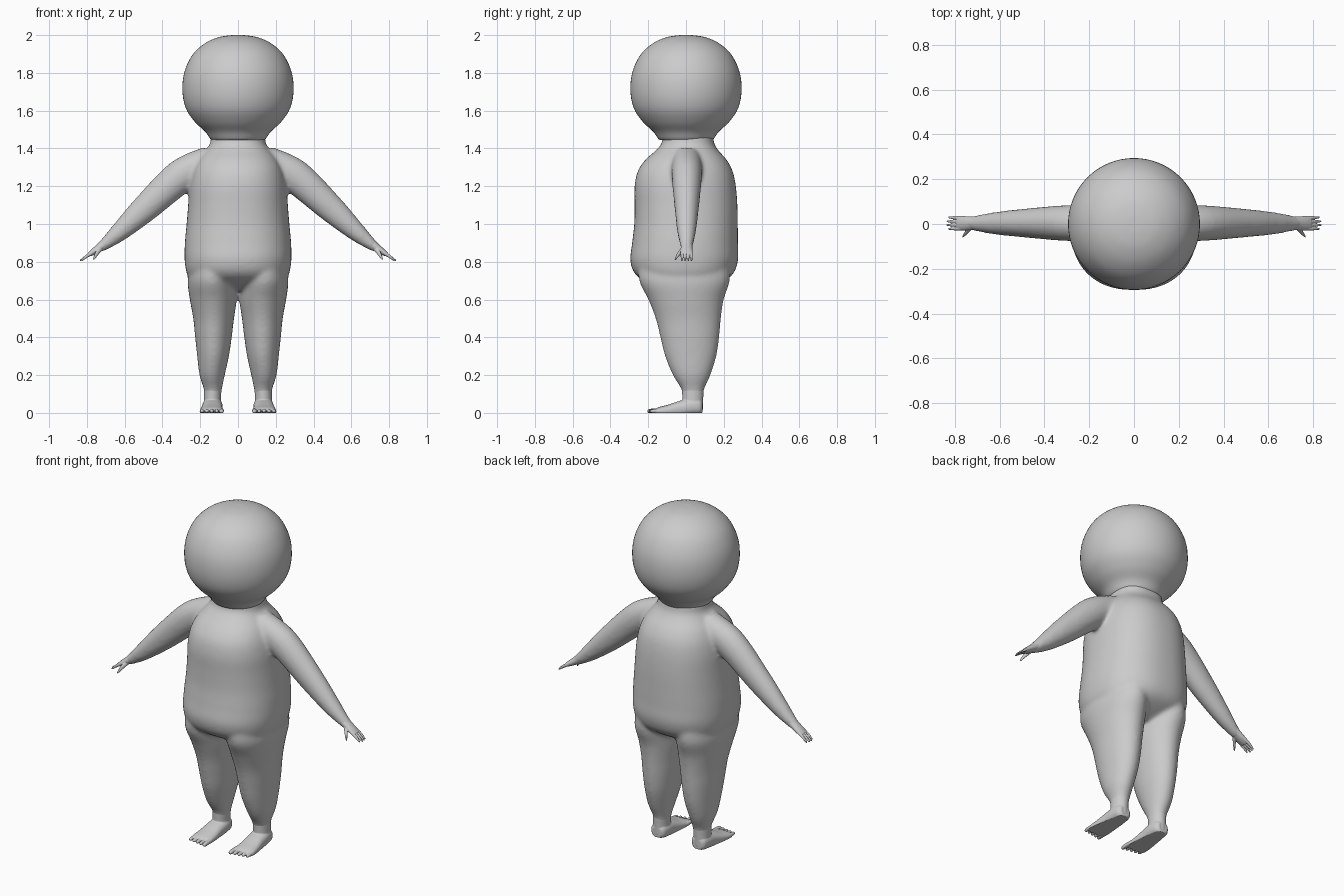
import bpy, bmesh, math
from mathutils import Vector

cube = bpy.data.objects.get("Cube")
if cube:
    bpy.data.objects.remove(cube)

# One plain grey for the whole figure
grey = bpy.data.materials.new("plain_grey")
grey.use_nodes = True
COLOUR = (0.6, 0.6, 0.6, 1)
grey.diffuse_color = COLOUR
grey.node_tree.nodes["Principled BSDF"].inputs["Base Color"].default_value = COLOUR

X, Y, Z = Vector((1, 0, 0)), Vector((0, 1, 0)), Vector((0, 0, 1))
ARM_UP = Vector((0.6, 0, 0.8))          # across a sloping arm


def smooth_rows(rows, steps=5):
    """Catmull-Rom interpolation of (x, y, z, radius a, radius b) rows."""
    out = []
    for i in range(len(rows) - 1):
        p0, p1 = rows[max(i - 1, 0)], rows[i]
        p2, p3 = rows[i + 1], rows[min(i + 2, len(rows) - 1)]
        for k in range(steps):
            t = k / steps
            out.append([0.5 * (2 * b + (c - a) * t + (2*a - 5*b + 4*c - d) * t**2
                               + (3*b - a - 3*c + d) * t**3)
                        for a, b, c, d in zip(p0, p1, p2, p3)])
    return out + [list(rows[-1])]


def loft(bm, rows, a, b, side=1, power=2.0, segs=32):
    """Closed tube of superellipse rings spanned by the axes a and b."""
    rings = []
    for x, y, z, ra, rb in smooth_rows(rows):
        ring = []
        for k in range(segs):
            ang = math.tau * k / segs
            c, s = math.cos(ang), math.sin(ang)
            u = math.copysign(abs(c) ** (2 / power), c) * ra
            v = math.copysign(abs(s) ** (2 / power), s) * rb
            p = Vector((x, y, z)) + a * u + b * v
            ring.append(bm.verts.new((p.x * side, p.y, p.z)))
        rings.append(ring)
    for r, q in zip(rings, rings[1:]):
        for k in range(segs):
            n = (k + 1) % segs
            bm.faces.new((r[k], r[n], q[n], q[k]))
    bm.faces.new(rings[0])
    bm.faces.new(rings[-1])


def finish(name, bm, voxel=0, relax=0):
    """Make an object, fusing overlapping tubes into one skin if asked."""
    bmesh.ops.recalc_face_normals(bm, faces=bm.faces)
    mesh = bpy.data.meshes.new(name)
    bm.to_mesh(mesh)
    bm.free()
    obj = bpy.data.objects.new(name, mesh)
    bpy.context.collection.objects.link(obj)
    if voxel:
        fuse = obj.modifiers.new("fuse", 'REMESH')
        fuse.mode = 'VOXEL'
        fuse.voxel_size = voxel
        soft = obj.modifiers.new("soften", 'SMOOTH')
        soft.factor = 0.5
        soft.iterations = relax
        graph = bpy.context.evaluated_depsgraph_get()
        obj.data = bpy.data.meshes.new_from_object(obj.evaluated_get(graph))
        obj.modifiers.clear()
    for v in obj.data.vertices:          # flat soles on the ground
        v.co.z = max(v.co.z, 0)
    obj.data.materials.clear()
    obj.data.materials.append(grey)
    obj.data.shade_smooth()
    return obj


# Head: round from above, fuller at the top
bm = bmesh.new()
profile = [(1.445, .14), (1.455, .15), (1.49, .175), (1.54, .228), (1.61, .275),
           (1.70, .294), (1.80, .285), (1.89, .245), (1.95, .185),
           (1.985, .115), (1.998, .05), (2.0, .005)]
loft(bm, [(0, 0, z, r, r) for z, r in profile], X, Y, segs=64)
finish("head", bm)

# Body: torso, legs and arms fused into one skin
bm = bmesh.new()
torso = [(0, -.005, .65, .19, .12), (0, -.01, .72, .262, .245), (0, -.01, .8, .282, .284),
         (0, -.005, .9, .281, .28), (0, 0, 1.0, .272, .274), (0, 0, 1.1, .264, .272),
         (0, -.004, 1.2, .257, .268), (0, -.004, 1.28, .24, .251),
         (0, 0, 1.34, .212, .215), (0, .006, 1.39, .172, .165),
         (0, .01, 1.425, .148, .14), (0, .01, 1.47, .143, .133)]
leg = [(.135, .037, .06, .043, .053), (.133, .036, .12, .047, .059), (.137, .03, .2, .067, .1),
       (.132, .025, .3, .084, .136), (.13, .02, .4, .097, .156), (.129, .012, .5, .108, .173),
       (.131, 0, .6, .124, .2), (.137, -.008, .7, .13, .24), (.13, -.01, .8, .12, .24)]
arm = [(.13, .004, 1.34, .08, .085), (.3, .004, 1.255, .08, .09), (.49, .004, 1.085, .064, .074),
       (.62, .003, .965, .05, .052), (.7, .003, .897, .036, .033), (.74, .003, .868, .028, .023)]
loft(bm, torso, X, Y, power=2.3, segs=64)
for side in (1, -1):
    loft(bm, leg, X, Y, side)
    loft(bm, arm, Y, ARM_UP, side)
finish("body", bm, 0.01, 12)

for side, label in ((1, "left"), (-1, "right")):
    # Hand: palm, four fingers and a thumb
    bm = bmesh.new()
    palm = [(.7, .003, .897, .031, .028), (.735, .003, .873, .031, .022),
            (.765, .003, .853, .032, .017), (.788, .003, .838, .027, .012)]
    loft(bm, palm, Y, ARM_UP, side)
    for i in range(4):
        y = -.02 + .0155 * i
        reach = .828 if i in (0, 3) else .836
        finger = [(.765, y, .853, .009, .01), (.8, y * 1.05, .83, .0075, .0085),
                  (reach, y * 1.1, .806, .004, .004)]
        loft(bm, finger, Y, ARM_UP, side, segs=12)
    thumb = [(.725, -.01, .874, .013, .014), (.748, -.037, .843, .01, .011),
             (.765, -.057, .812, .004, .005)]
    loft(bm, thumb, Y, ARM_UP, side, segs=12)
    finish(label + "_hand", bm, 0.0025, 3)

    # Foot: ankle, sole and five toes
    bm = bmesh.new()
    ankle = [(.135, .036, .02, .046, .054), (.135, .036, .07, .045, .055),
             (.133, .036, .135, .046, .058)]
    sole = [(.135, .088, .03, .028, .028), (.135, .072, .033, .045, .042),
            (.135, .03, .033, .053, .046), (.137, -.03, .022, .055, .043),
            (.139, -.09, .012, .06, .033), (.14, -.145, .008, .063, .022),
            (.14, -.165, .008, .055, .012)]
    loft(bm, ankle, X, Y, side)
    loft(bm, sole, X, Z, side, power=2.4)
    for i in range(5):
        x = .087 + .0258 * i
        r = .0125 if i == 0 else .0105
        tip = -.205 + .004 * i
        toe = [(x, -.13, .012, r, r), (x, tip + .02, .01, r, r),
               (x, tip + .005, .009, r * .8, r * .8), (x, tip, .008, r * .4, r * .4)]
        loft(bm, toe, X, Z, side, segs=12)
    finish(label + "_foot", bm, 0.0035, 3)
